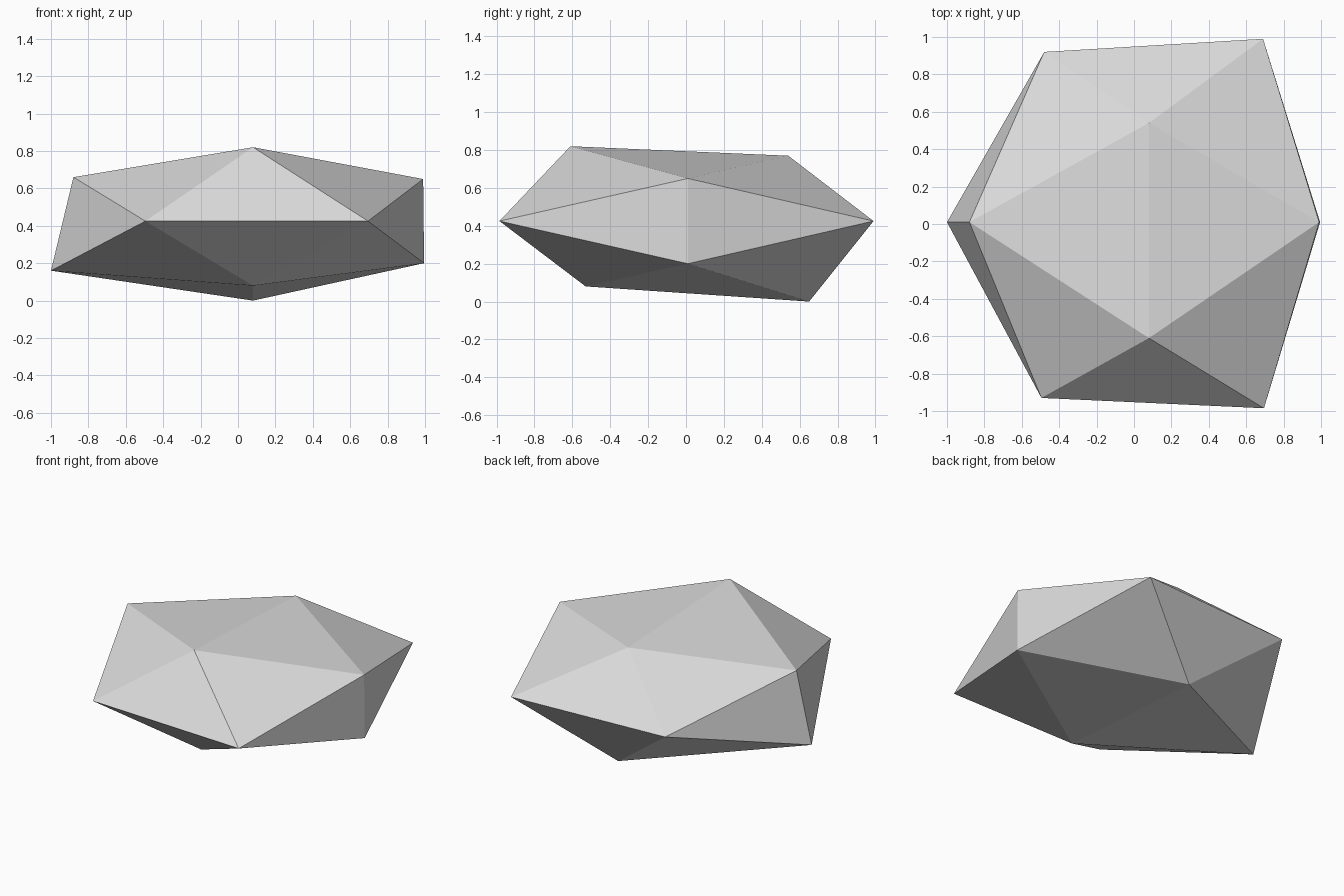
import bpy, bmesh
from mathutils import Vector

if "Cube" in bpy.data.objects:
    bpy.data.objects.remove(bpy.data.objects["Cube"])

# Where each icosahedron corner ends up: (sign x, sign y, sign z) -> position
corners = {
    (0, -1, 1): (0.08, -0.61, 0.82), (0, 1, 1): (0.08, 0.54, 0.77),
    (0, -1, -1): (0.08, -0.53, 0.08), (0, 1, -1): (0.08, 0.65, 0.0),
    (-1, 0, 1): (-0.88, 0.01, 0.66), (1, 0, 1): (0.99, 0.01, 0.65),
    (-1, 0, -1): (-1.0, 0.01, 0.16), (1, 0, -1): (0.995, 0.01, 0.20),
    (-1, -1, 0): (-0.495, -0.93, 0.425), (1, -1, 0): (0.695, -0.985, 0.425),
    (-1, 1, 0): (-0.48, 0.92, 0.425), (1, 1, 0): (0.69, 0.99, 0.425),
}

# Regular icosahedron from three golden rectangles
PHI = (1 + 5 ** 0.5) / 2
bm = bmesh.new()
targets = []
for (x, y, z), pos in corners.items():
    if x == 0:
        p = (0, y, z * PHI)
    elif y == 0:
        p = (x * PHI, 0, z)
    else:
        p = (x, y * PHI, 0)
    targets.append((bm.verts.new(p), Vector(pos)))
bmesh.ops.convex_hull(bm, input=bm.verts[:])

# Flatten and chip it into the rock shape
for v, pos in targets:
    v.co = pos
bmesh.ops.recalc_face_normals(bm, faces=bm.faces[:])

mesh = bpy.data.meshes.new("rock")
bm.to_mesh(mesh)
bm.free()
rock = bpy.data.objects.new("rock", mesh)
bpy.context.collection.objects.link(rock)

# Stone grey
mat = bpy.data.materials.new("stone grey")
mat.diffuse_color = (0.7, 0.7, 0.7, 1)
mat.use_nodes = True
mat.node_tree.nodes["Principled BSDF"].inputs["Base Color"].default_value = mat.diffuse_color
mesh.materials.append(mat)
